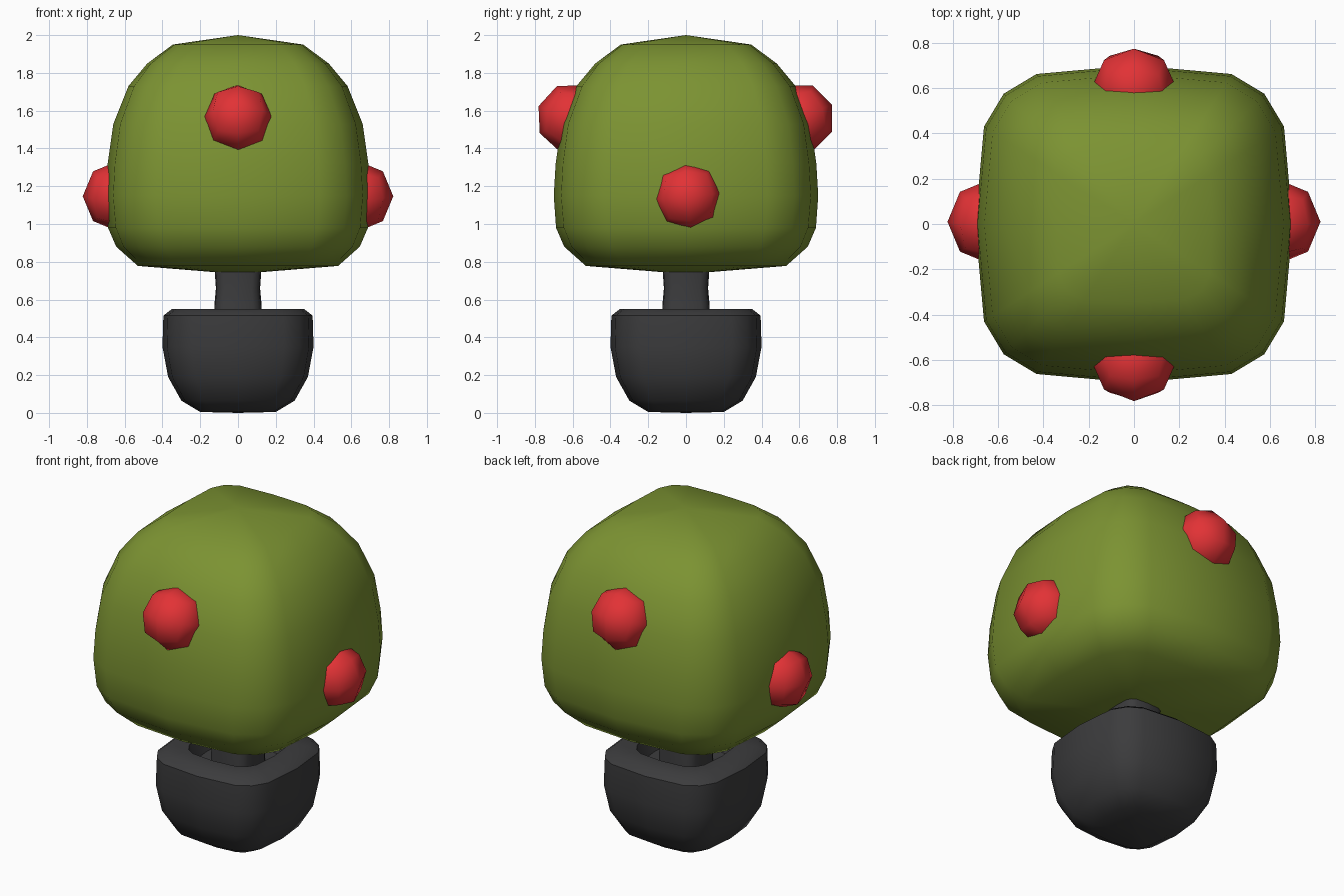
import bpy, bmesh, math
from mathutils import Vector, Matrix

if "Cube" in bpy.data.objects:
    bpy.data.objects.remove(bpy.data.objects["Cube"])


def material(name, rgb):
    m = bpy.data.materials.new(name)
    m.diffuse_color = (*rgb, 1)
    m.use_nodes = True
    m.node_tree.nodes["Principled BSDF"].inputs["Base Color"].default_value = m.diffuse_color
    return m


GREEN = material("leaf green", (0.20, 0.29, 0.032))
RED = material("berry red", (0.76, 0.032, 0.036))
GREY = material("dark grey", (0.045, 0.045, 0.047))


def finish(bm, name, mat, angle=60):
    bmesh.ops.remove_doubles(bm, verts=bm.verts, dist=1e-5)
    bmesh.ops.recalc_face_normals(bm, faces=bm.faces)
    me = bpy.data.meshes.new(name)
    bm.to_mesh(me)
    bm.free()
    me.materials.append(mat)
    for p in me.polygons:
        p.use_smooth = True
    me.set_sharp_from_angle(angle=math.radians(angle))
    ob = bpy.data.objects.new(name, me)
    bpy.context.collection.objects.link(ob)
    return ob


def rounded_square(half, power):
    # 16-point rounded square ring
    pts = []
    for q in range(4):
        for u, v in ((1, 0), (1, .65), (1, 1), (.65, 1)):
            n = (u ** power + v ** power) ** (1 / power)
            pts.append(Matrix.Rotation(q * math.pi / 2, 2) @ Vector((u, v)) * (half / n))
    return pts


def loft(name, rings, mat, angle=60):
    # stack of rounded squares: (half width, height, squareness); zero width is a pole
    bm = bmesh.new()
    loops = []
    for half, z, power in rings:
        if half == 0:
            loops.append([bm.verts.new((0, 0, z))])
        else:
            loops.append([bm.verts.new((p.x, p.y, z)) for p in rounded_square(half, power)])
    for a, b in zip(loops, loops[1:]):
        for i in range(16):
            j = (i + 1) % 16
            if len(a) == 1:
                bm.faces.new((a[0], b[j], b[i]))
            elif len(b) == 1:
                bm.faces.new((a[i], a[j], b[0]))
            else:
                bm.faces.new((a[i], a[j], b[j], b[i]))
    return finish(bm, name, mat, angle)


# leafy crown
loft("crown", [(0, .735, 3), (.53, .778, 3.6), (.645, .88, 3.4), (.688, .98, 3.4),
               (.70, 1.15, 3.5), (.69, 1.32, 3.5), (.66, 1.53, 3.5), (.58, 1.73, 3.6),
               (.48, 1.85, 4), (.345, 1.95, 4.5), (0, 2.0, 3)], GREEN)

# hollow pot-like foot
loft("foot", [(0, 0, 3), (.2, .005, 3.3), (.30, .065, 3.3), (.37, .19, 3.4), (.40, .35, 3.4),
              (.395, .515, 3.4), (.35, .55, 3.4), (.24, .55, 3.4), (.21, .46, 3.4),
              (0, .45, 3)], GREY, 50)

# stem
loft("stem", [(0, .40, 4), (.13, .40, 4), (.125, .57, 4), (.117, .66, 4),
              (.127, .80, 4), (0, .80, 4)], GREY)


# berries: coarse spheres from a subdivided cube
def berry(name, loc, tilt):
    bm = bmesh.new()
    bmesh.ops.create_cube(bm, size=2)
    bmesh.ops.subdivide_edges(bm, edges=bm.edges[:], cuts=1, use_grid_fill=True)
    for v in bm.verts:
        v.co = v.co.normalized() * .187
    ob = finish(bm, name, RED)
    ob.location = loc
    ob.rotation_euler = (tilt, 0, 0)


berry("front_berry", (0, -.605, 1.56), math.radians(-20))
berry("back_berry", (0, .60, 1.56), math.radians(22.5))
berry("right_berry", (.635, .01, 1.147), math.radians(5))
berry("left_berry", (-.635, .01, 1.147), math.radians(5))
